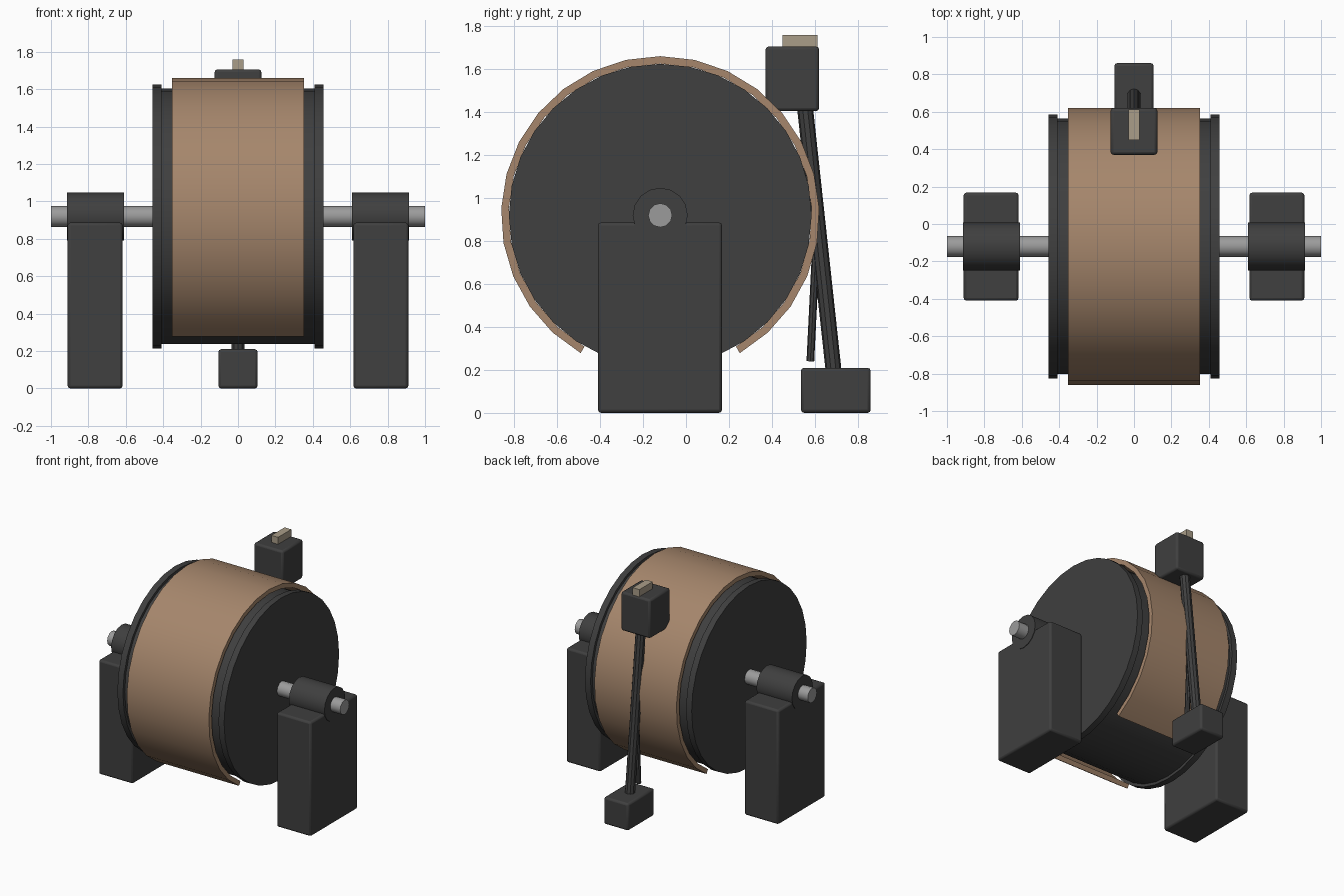
import bpy, bmesh
from math import radians, sin, cos
from mathutils import Vector

if "Cube" in bpy.data.objects:
    bpy.data.objects.remove(bpy.data.objects["Cube"])

CY, CZ = -0.12, 0.92  # drum axis


def mat(name, r, g, b):
    m = bpy.data.materials.new(name)
    m.diffuse_color = (r, g, b, 1)
    m.use_nodes = True
    m.node_tree.nodes["Principled BSDF"].inputs["Base Color"].default_value = m.diffuse_color
    return m


IRON = mat("dark_iron", 0.05, 0.05, 0.05)
STEEL = mat("steel", 0.33, 0.33, 0.33)
LEATHER = mat("tan_band", 0.38, 0.24, 0.15)
PALE = mat("pale_block", 0.40, 0.34, 0.25)


def smooth(ob):
    bpy.ops.object.select_all(action='DESELECT')
    ob.select_set(True)
    bpy.context.view_layer.objects.active = ob
    bpy.ops.object.shade_smooth_by_angle(angle=radians(35))


def rod(name, a, b, r, sides, m):
    """Cylinder between two points."""
    a, b = Vector(a), Vector(b)
    d = b - a
    bpy.ops.mesh.primitive_cylinder_add(
        vertices=sides, radius=r, depth=d.length, location=(a + b) / 2,
        rotation=d.to_track_quat('Z', 'Y').to_euler())
    ob = bpy.context.object
    ob.name = name
    ob.data.materials.append(m)
    smooth(ob)
    return ob


def box(name, lo, hi, m, bevel=0.015):
    """Box from two corners with softened edges."""
    lo, hi = Vector(lo), Vector(hi)
    bpy.ops.mesh.primitive_cube_add(size=1, location=(lo + hi) / 2)
    ob = bpy.context.object
    ob.name = name
    ob.scale = hi - lo
    bpy.ops.object.transform_apply(location=False, rotation=False, scale=True)
    ob.data.materials.append(m)
    if bevel:
        mod = ob.modifiers.new("bevel", 'BEVEL')
        mod.width, mod.segments = bevel, 2
        smooth(ob)
    return ob


def axle(name, x0, x1, r, sides, m):
    return rod(name, (x0, CY, CZ), (x1, CY, CZ), r, sides, m)


# Drum and through shaft
axle("drum", -0.41, 0.41, 0.683, 32, IRON)
axle("shaft", -1, 1, 0.056, 12, STEEL)

# Flanges, bearings and support posts on both sides
for s, side in ((-1, "left"), (1, "right")):
    axle("flange_" + side, s * 0.41, s * 0.458, 0.705, 32, IRON)
    axle("bearing_" + side, s * 0.61, s * 0.915, 0.128, 16, IRON)
    x = sorted((s * 0.617, s * 0.911))
    box("post_" + side, (x[0], -0.41, 0), (x[1], 0.168, 0.887), IRON)

# Friction band: 300 degree arc, open at the bottom
bm = bmesh.new()
N, HALF = 24, 0.352
rings = []
for i in range(N + 1):
    a = radians(-60 + 300 * i / N)
    rings.append([bm.verts.new((x, CY + r * cos(a), CZ + r * sin(a)))
                  for x, r in ((-HALF, 0.706), (HALF, 0.706),
                               (HALF, 0.741), (-HALF, 0.741))])
for p, q in zip(rings, rings[1:]):
    for j in range(4):
        k = (j + 1) % 4
        bm.faces.new((p[j], p[k], q[k], q[j]))
bm.faces.new(rings[0])
bm.faces.new(rings[-1][::-1])
bmesh.ops.recalc_face_normals(bm, faces=bm.faces)
me = bpy.data.meshes.new("friction_band")
bm.to_mesh(me)
bm.free()
band = bpy.data.objects.new("friction_band", me)
bpy.context.collection.objects.link(band)
me.materials.append(LEATHER)
smooth(band)

# Lever assembly behind the drum
box("lever_foot", (-0.105, 0.535, 0), (0.105, 0.86, 0.21), IRON)
rod("lever_arm", (0, 0.69, 0.17), (0, 0.551, 1.45), 0.037, 10, IRON)
rod("pull_link", (0, 0.579, 0.24), (0, 0.613, 0.93), 0.018, 8, IRON)
box("lever_head", (-0.125, 0.37, 1.405), (0.125, 0.62, 1.706), IRON)
box("grip_block", (-0.029, 0.45, 1.68), (0.029, 0.612, 1.76), PALE, 0)
